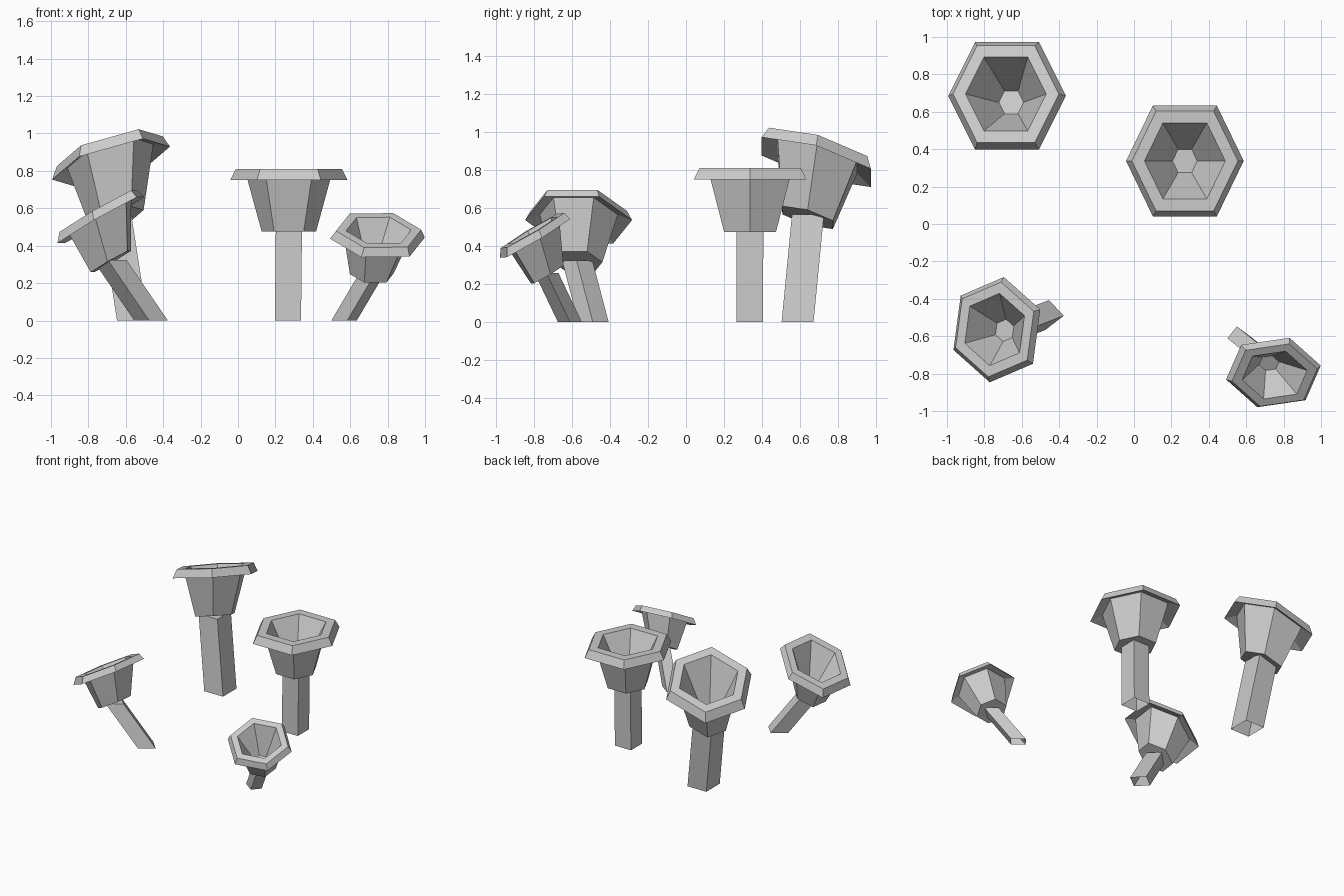
import bpy
from math import cos, sin, pi
from mathutils import Vector as Vec

if "Cube" in bpy.data.objects:
    bpy.data.objects.remove(bpy.data.objects["Cube"])

# Trumpet cap profile (radius, height): foot, under-rim, lip, rim top, mouth, inner floor
PROFILE = [(.158, 0), (.25, .31), (.342, .275), (.308, .335), (.235, .335), (.072, .06)]
CAP_H = .335


def make(name, verts, faces):
    me = bpy.data.meshes.new(name)
    me.from_pydata(verts, [], faces)
    me.update()
    ob = bpy.data.objects.new(name, me)
    bpy.context.collection.objects.link(ob)
    return ob


def loft(name, rings, cap_start, cap_end):
    n = len(rings[0])
    verts = [v for r in rings for v in r]
    faces = [(k * n + i, k * n + (i + 1) % n, (k + 1) * n + (i + 1) % n, (k + 1) * n + i)
             for k in range(len(rings) - 1) for i in range(n)]
    if cap_start:
        faces.append(tuple(reversed(range(n))))
    if cap_end:
        faces.append(tuple(range(len(verts) - n, len(verts))))
    return make(name, verts, faces)


def mushroom(label, base, p, q, foot, top, u, v, pinch=.92):
    base, foot, top = Vec(base), Vec(foot), Vec(top)
    u, v = Vec(u), Vec(v)
    w = (top - foot) / CAP_H
    # square stem, leaning from the ground into the cap, open underneath
    p, q = Vec((*p, 0)), Vec((*q, 0))
    corners = (p, q, -p, -q)
    end = foot + (foot - base) * .03
    slope = u.z * 0  # stem is sheared, its sections stay level
    loft(label + "_stem", [[base + c for c in corners], [end + c for c in corners]], False, True)
    # six-sided hollow cap with turned-down rim
    rings = []
    for r, h in PROFILE:
        ring = []
        for i in range(6):
            a = i * pi / 3
            k = r * (pinch if i % 3 == 0 else 1)
            ring.append(foot + u * (k * cos(a)) + v * (k * sin(a)) + w * h)
        rings.append(ring)
    loft(label + "_cap", rings, True, True)


mushroom("upright_mushroom", (.267, .335, 0), (.07, .07), (-.07, .07),
         (.272, .337, .475), (.272, .337, .81), (1, 0, 0), (0, 1, 0))
mushroom("tall_mushroom", (-.565, .587, 0), (.082, .084), (-.082, .084),
         (-.65, .64, .55), (-.685, .695, .905), (1, 0, .28), (0, .97, -.28))
mushroom("left_mushroom", (-.465, -.487, 0), (.09, -.003), (.01, .08),
         (-.68, -.57, .315), (-.745, -.564, .585), (.114, .848, 0), (-.718, .125, -.416), .97)
mushroom("small_mushroom", (.567, -.611, 0), (.068, 0), (-.017, .063),
         (.715, -.73, .25), (.752, -.808, .482), (.755, .11, .01), (-.145, .5625, .34), .98)
